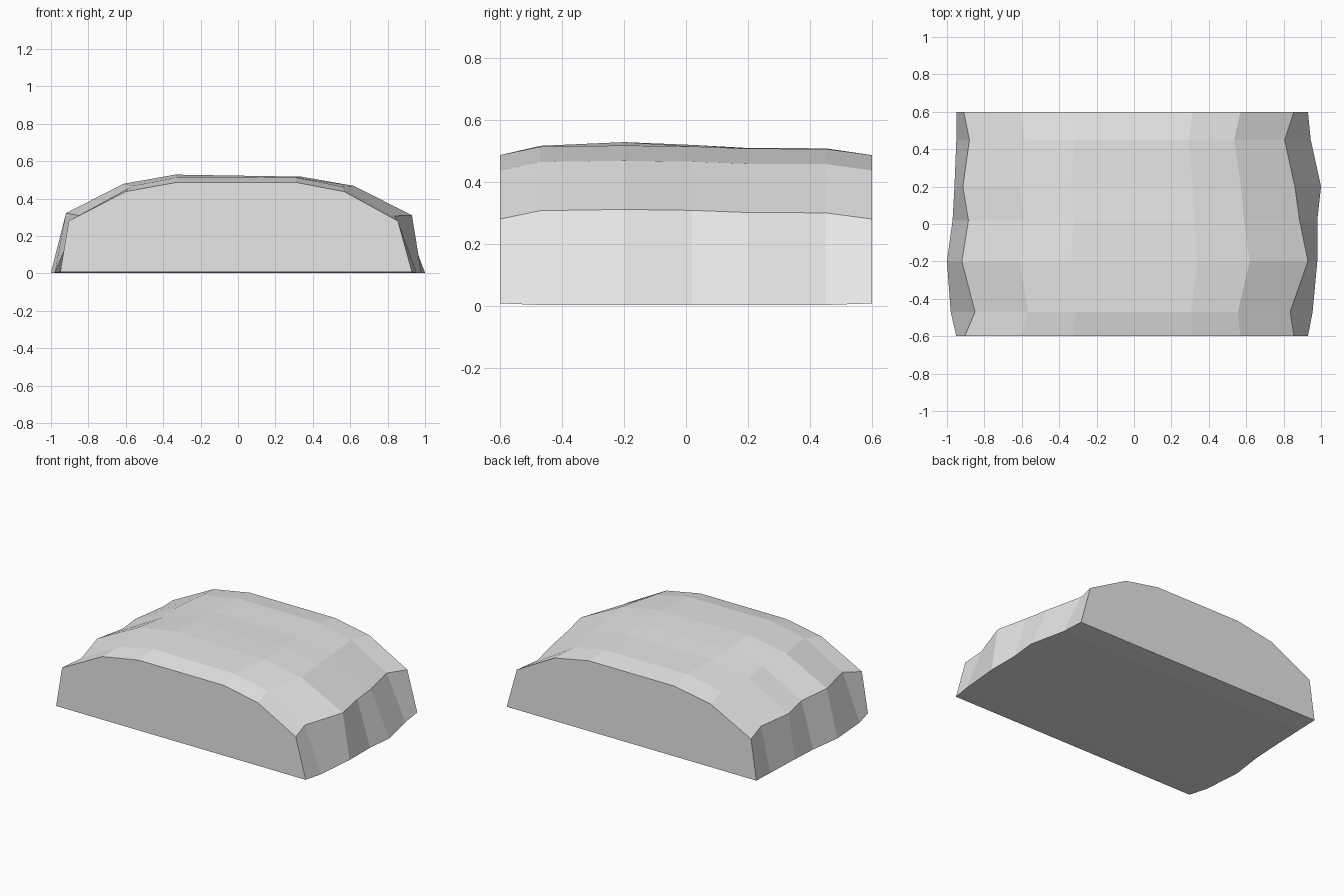
import bpy
import bmesh

# Remove the default cube
cube = bpy.data.objects.get("Cube")
if cube:
    bpy.data.objects.remove(cube, do_unlink=True)


def make_material(name, colour):
    material = bpy.data.materials.new(name)
    material.use_nodes = True
    material.diffuse_color = colour
    material.node_tree.nodes["Principled BSDF"].inputs["Base Color"].default_value = colour
    return material


# Cross-sections from front to back:
# y, right base x, right shoulder x, left shoulder x, left base x, right lift, left lift
SECTIONS = [
    (-0.6, -0.95, -0.905, 0.855, 0.93, 0, 0),
    (-0.47, -0.98, -0.85, 0.835, 0.955, 0.03, 0.027),
    (-0.2, -1, -0.92, 0.93, 0.98, 0.042, 0.031),
    (0.02, -0.97, -0.885, 0.885, 0.98, 0.033, 0.028),
    (0.2, -0.96, -0.915, 0.86, 1, 0.023, 0.021),
    (0.45, -0.95, -0.88, 0.805, 0.945, 0.022, 0.02),
    (0.6, -0.95, -0.91, 0.855, 0.93, 0, 0),
]

# Arch shape: fraction of the shoulder width and the height there
ARCH = [(1, 0.28), (0.665, 0.437), (0.365, 0.486)]


def section_points(y, base_a, shoulder_a, shoulder_b, base_b, lift_a, lift_b):
    foot = 0.008 if abs(y) > 0.5 else 0.003
    points = [(base_a, y, foot)]
    points += [(shoulder_a * f, y, z + lift_a) for f, z in ARCH]
    points += [(shoulder_b * f, y, z + lift_b) for f, z in reversed(ARCH)]
    points.append((base_b, y, foot))
    return points


# Loft the uneven slab through its sections and close both ends
bm = bmesh.new()
rings = [[bm.verts.new(p) for p in section_points(*s)] for s in SECTIONS]
for near, far in zip(rings, rings[1:]):
    for i in range(len(near)):
        j = (i + 1) % len(near)
        bm.faces.new((near[i], near[j], far[j], far[i]))
bm.faces.new(rings[0])
bm.faces.new(rings[-1])
bmesh.ops.recalc_face_normals(bm, faces=bm.faces)

mesh = bpy.data.meshes.new("arched_stone_block")
bm.to_mesh(mesh)
bm.free()
mesh.materials.append(make_material("light_grey", (0.8, 0.8, 0.8, 1)))
block = bpy.data.objects.new("arched_stone_block", mesh)
bpy.context.collection.objects.link(block)
